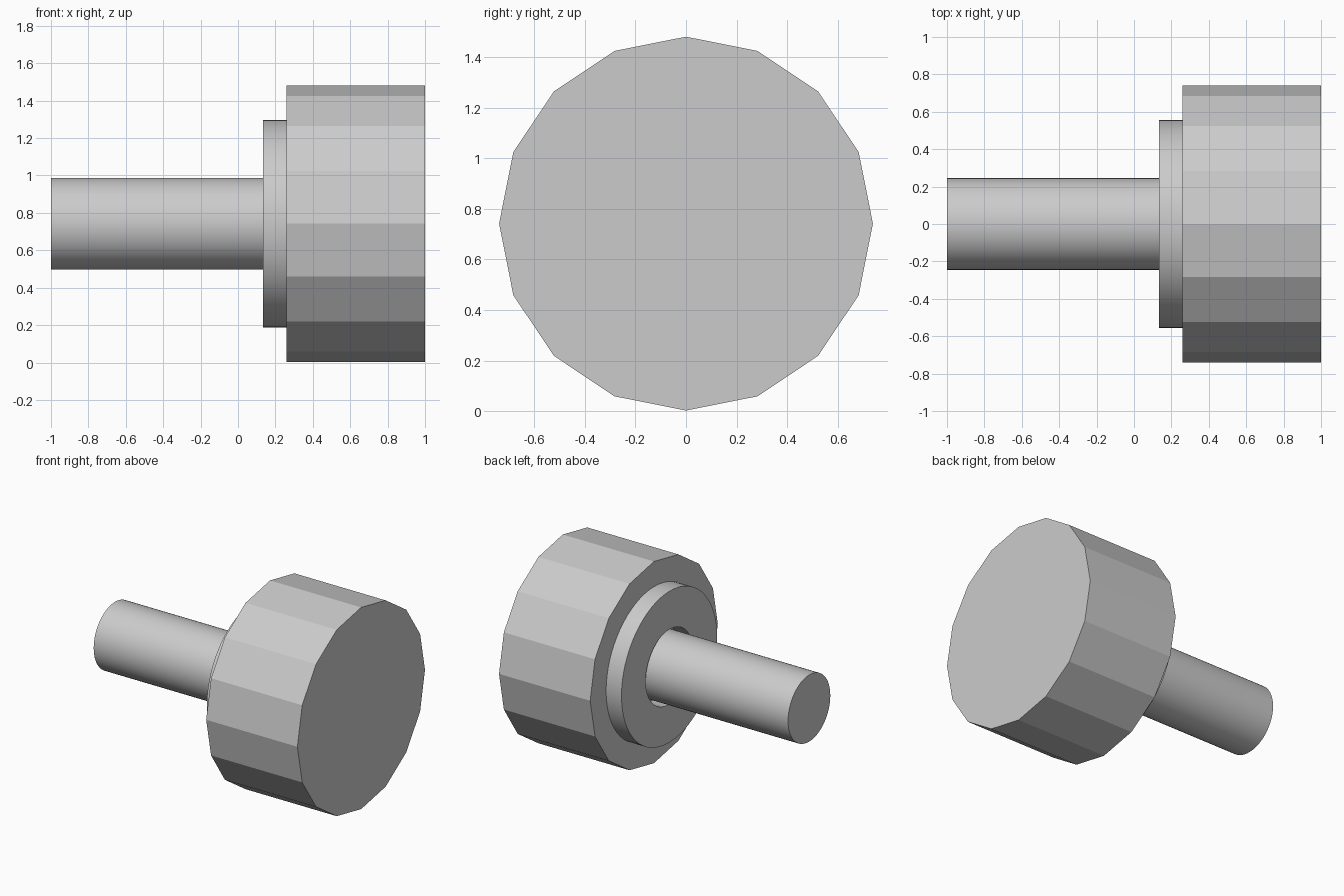
import bpy
import bmesh
from math import cos, sin, tau, radians

cube = bpy.data.objects.get("Cube")
if cube:
    bpy.data.objects.remove(cube, do_unlink=True)

AXIS_Z = 0.742

# Single grey metal finish
grey = bpy.data.materials.new("light grey")
grey.use_nodes = True
colour = (0.6, 0.6, 0.6, 1)
grey.diffuse_color = colour
grey.node_tree.nodes["Principled BSDF"].inputs["Base Color"].default_value = colour


def turned_part(name, profile, sides, smooth, ring=False):
    """Turn (x, radius) points about the x axis; a ring closes its profile, else the ends are capped."""
    bm = bmesh.new()
    loops = [[bm.verts.new((x, r * sin(tau * i / sides), r * cos(tau * i / sides)))
              for i in range(sides)] for x, r in profile]
    pairs = list(zip(loops, loops[1:]))
    if ring:
        pairs.append((loops[-1], loops[0]))
    else:
        bm.faces.new(loops[0])
        bm.faces.new(loops[-1])
    for a, b in pairs:
        for i in range(sides):
            j = (i + 1) % sides
            bm.faces.new((a[i], a[j], b[j], b[i]))
    bmesh.ops.recalc_face_normals(bm, faces=bm.faces)
    mesh = bpy.data.meshes.new(name)
    bm.to_mesh(mesh)
    bm.free()
    mesh.materials.append(grey)
    obj = bpy.data.objects.new(name, mesh)
    obj.location.z = AXIS_Z
    bpy.context.collection.objects.link(obj)
    if smooth:
        bpy.ops.object.select_all(action='DESELECT')
        obj.select_set(True)
        bpy.context.view_layer.objects.active = obj
        bpy.ops.object.shade_smooth_by_angle(angle=radians(30))
    return obj


# Faceted grip
turned_part("knob", [(0.26, 0.74), (1.0, 0.74)], 16, False)

# Stepped collar with a clearance hole for the shaft
turned_part("collar", [(0.26, 0.555), (0.135, 0.555), (0.135, 0.275), (0.26, 0.275)],
            64, True, ring=True)

# Round shaft
turned_part("shaft", [(-1.0, 0.245), (0.26, 0.245)], 64, True)
